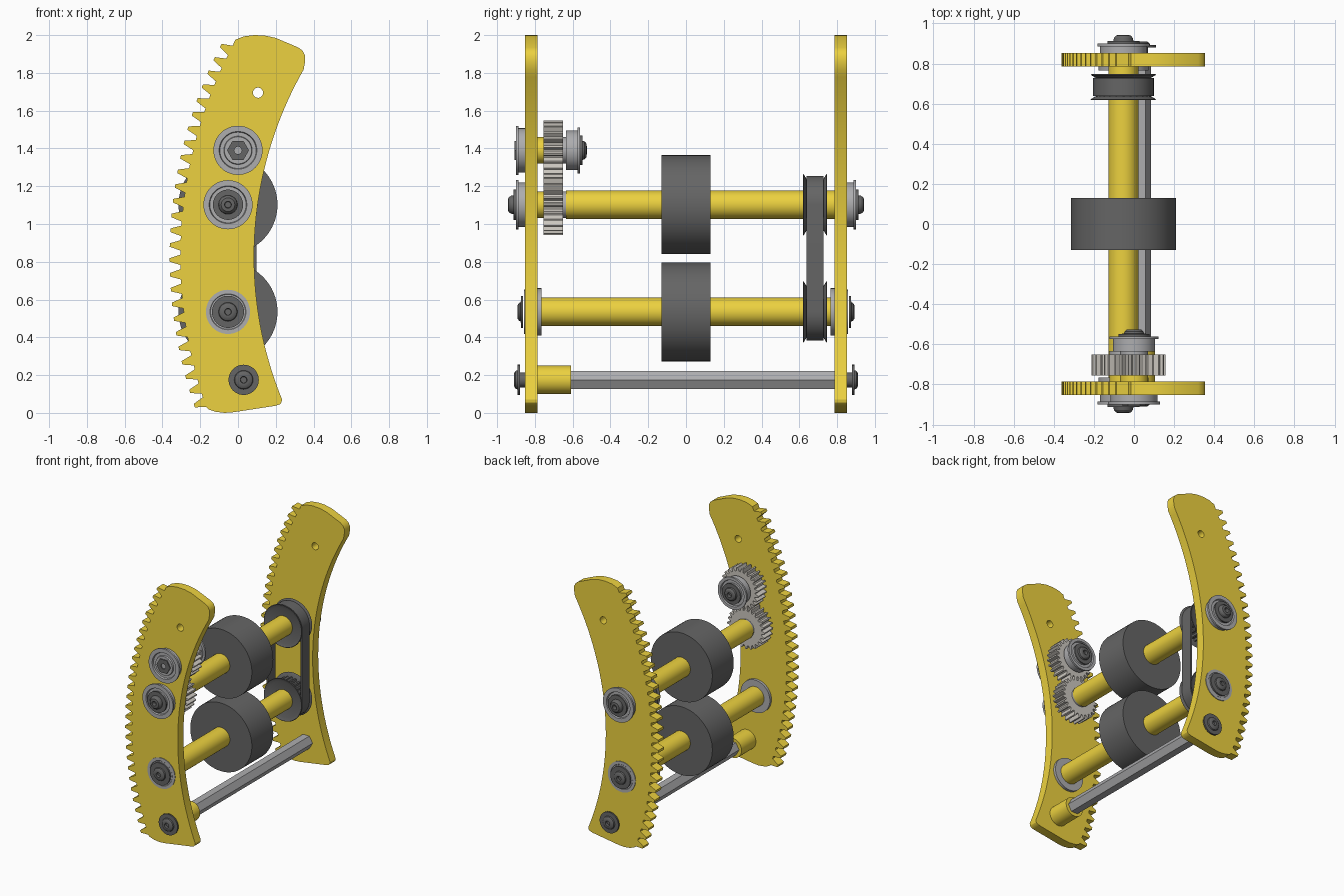
import bpy, bmesh
from math import cos, sin, pi, radians
from mathutils import Vector

if "Cube" in bpy.data.objects:
    bpy.data.objects.remove(bpy.data.objects["Cube"])


def material(name, rgb):
    m = bpy.data.materials.new(name)
    m.diffuse_color = (*rgb, 1)
    m.use_nodes = True
    m.node_tree.nodes["Principled BSDF"].inputs["Base Color"].default_value = m.diffuse_color
    return m


YELLOW = material("yellow", (0.84, 0.64, 0.05))
DARK = material("dark_grey", (0.13, 0.13, 0.13))
STEEL = material("light_grey", (0.42, 0.42, 0.43))
GEAR = material("warm_grey", (0.60, 0.57, 0.52))


def finish(name, bm, mat):
    bmesh.ops.remove_doubles(bm, verts=bm.verts, dist=1e-5)
    bmesh.ops.recalc_face_normals(bm, faces=bm.faces)
    me = bpy.data.meshes.new(name)
    bm.to_mesh(me)
    bm.free()
    me.materials.clear()
    me.materials.append(mat)
    ob = bpy.data.objects.new(name, me)
    bpy.context.collection.objects.link(ob)
    return ob


def lathe(name, x, z, profile, mat, sides=48):
    """Revolve (radius, y) points around a y-directed axis at x, z."""
    bm = bmesh.new()
    vs = [bm.verts.new((x + r, y, z)) for r, y in profile]
    es = [bm.edges.new(p) for p in zip(vs, vs[1:])]
    bmesh.ops.spin(bm, geom=vs + es, cent=(x, 0, z), axis=(0, 1, 0),
                   angle=2 * pi, steps=sides, use_merge=False)
    return finish(name, bm, mat)


def rod(name, x, z, r, y0, y1, mat, sides=48):
    return lathe(name, x, z, [(0, y0), (r, y0), (r, y1), (0, y1)], mat, sides)


def prism(name, loops, y0, y1, mat):
    """Extrude flat x-z outlines (the later loops are holes) from y0 to y1."""
    cu = bpy.data.curves.new(name, 'CURVE')
    cu.dimensions = '2D'
    cu.fill_mode = 'BOTH'
    cu.extrude = (y1 - y0) / 2
    for loop in loops:
        sp = cu.splines.new('POLY')
        sp.points.add(len(loop) - 1)
        for p, (x, z) in zip(sp.points, loop):
            p.co = (x, z, 0, 1)
        sp.use_cyclic_u = True
    tmp = bpy.data.objects.new(name + "_outline", cu)
    bpy.context.collection.objects.link(tmp)
    me = bpy.data.meshes.new_from_object(
        tmp.evaluated_get(bpy.context.evaluated_depsgraph_get()))
    bpy.data.objects.remove(tmp)
    bm = bmesh.new()
    bm.from_mesh(me)
    bpy.data.meshes.remove(me)
    for v in bm.verts:
        v.co = Vector((v.co.x, (y0 + y1) / 2 - v.co.z, v.co.y))
    return finish(name, bm, mat)


def circle(x, z, r, n=32, phase=0.0):
    return [(x + r * cos(2 * pi * i / n + phase), z + r * sin(2 * pi * i / n + phase))
            for i in range(n)]


# tooth shape: (offset in pitches, 0 = root .. 1 = tip)
TOOTH = [(-.36, 0), (-.25, .45), (-.12, 1), (.12, 1), (.25, .45), (.36, 0)]


def gear_loop(x, z, n, root, tip, phase=0.0):
    pts = []
    for i in range(n):
        for o, h in TOOTH:
            a = 2 * pi * (i + o) / n + phase
            r = root + (tip - root) * h
            pts.append((x + r * cos(a), z + r * sin(a)))
    return pts


def screw(name, x, z, y, s, r=0.08, head=0.03):
    """Washer plus domed socket head, facing along s * y."""
    p = [(0, 0), (r, 0), (r, .012), (.05, .013), (.047, .013 + head * .3),
         (.036, .013 + head * .55), (.022, .013 + head * .6),
         (.018, .013 + head * .6), (.016, .013), (0, .013)]
    lathe(name, x, z, [(a, y + s * b) for a, b in p], DARK)


def bearing(name, x, z, y, s, length, body, flange):
    e = length
    p = [(0, 0), (body, 0), (body, e - .014), (flange, e - .014), (flange, e),
         (.1, e), (.096, e - .012), (.075, e - .012), (.072, e), (0, e)]
    lathe(name, x, z, [(a, y + s * b) for a, b in p], STEEL)


# curved side plates with an outer toothed edge
def polar(a, r):
    a = radians(a)
    return (2.085 - r * cos(a), 0.827 + r * sin(a))


N, A0, A1 = 26, -18.8, 27.2
PITCH = (A1 - A0) / (N - 1)
outline = [polar(A0 + PITCH * (i + o), 2.39 + .057 * h) for i in range(N) for o, h in TOOTH]
outline += [(-.015, 1.975), (.03, 1.993), (.085, 2.0), (.14, 1.998), (.2, 1.985),
            (.32, 1.934), (.342, 1.917), (.354, 1.893), (.355, 1.86)]
outline += [polar(29.7 - 51.9 * i / 40, 2.0) for i in range(41)]
outline += [(.23, .055), (.221, .045), (.2, .038), (-.02, .004), (-.07, 0),
            (-.12, .006), (-.155, .018)]
hole = circle(.106, 1.695, .027)
for side, y0 in (("front", -.853), ("back", .785)):
    prism(side + "_plate", [outline, hole], y0, y0 + .068, YELLOW)

UP, LOW, IDLE, TIE = (-.053, 1.102), (-.053, .535), (0, 1.39), (.03, .175)

# roller shafts and rollers
rod("upper_shaft", *UP, .075, -.635, .80, YELLOW)
rod("lower_shaft", *LOW, .075, -.80, .80, YELLOW)
for nm, c in (("upper", UP), ("lower", LOW)):
    rod(nm + "_roller", *c, .262, -.13, .13, DARK, 64)

# bearings and end screws on both sides
for s, side in ((-1, "front"), (1, "back")):
    bearing(side + "_upper_bearing", *UP, s * .84, s, .06, .117, .13)
    screw(side + "_upper_screw", *UP, s * .9, s, .08, .05)
    prof = [(0, .765), (.125, .765), (.125, .786), (.117, .786), (.117, .858),
            (.095, .858), (.092, .855), (0, .855)]
    lathe(side + "_lower_bearing", *LOW, [(r, s * y) for r, y in prof], STEEL)
    screw(side + "_lower_screw", *LOW, s * .862, s, .085, .03)
    rod(side + "_tie_boss", *TIE, .04, s * .84, s * .885, DARK)
    screw(side + "_tie_screw", *TIE, s * .88, s, .08, .03)

# tie rod with its spacer
rod("tie_rod", *TIE, .055, -.8, .8, DARK, 6).data.materials[0] = STEEL
rod("tie_spacer", *TIE, .075, -.79, -.61, YELLOW)

# meshing gears, spacers and hubs
for nm, c, ph in (("upper", UP, 0), ("idler", IDLE, pi / 24)):
    prism(nm + "_gear", [gear_loop(*c, 24, .132, .159, ph)], -.755, -.652, GEAR)
    rod(nm + "_gear_spacer", *c, .07, -.79, -.75, YELLOW)
    rod(nm + "_gear_hub", *c, .07, -.775 if nm == "upper" else -.76, -.63, STEEL)

# idler bearings, hex nut outside, screw inside
bearing("idler_outer_bearing", *IDLE, -.84, -1, .06, .117, .13)
prism("idler_nut", [circle(*IDLE, .058, 6), circle(*IDLE, .02, 24)], -.908, -.89, DARK)
bearing("idler_inner_bearing", *IDLE, -.635, 1, .075, .105, .122)
screw("idler_screw", *IDLE, -.56, 1, .078, .036)

# pulleys with conical flanges
for nm, c in (("upper", UP), ("lower", LOW)):
    prism(nm + "_pulley", [gear_loop(*c, 24, .122, .136)], .632, .735, DARK)
    for s, side in ((-1, "front"), (1, "back")):
        prof = [(0, .04), (.138, .046), (.163, .061), (.16, .064), (.135, .054), (0, .054)]
        lathe(nm + "_pulley_" + side + "_flange", *c,
              [(r, .683 + s * y) for r, y in prof], DARK)


# drive belt
def capsule(r, n=24):
    top = [(UP[0] + r * cos(pi * i / n), UP[1] + r * sin(pi * i / n)) for i in range(n + 1)]
    low = [(LOW[0] - r * cos(pi * i / n), LOW[1] - r * sin(pi * i / n)) for i in range(n + 1)]
    return top + low


prism("drive_belt", [capsule(.152), capsule(.137)], .638, .728, DARK)

# smooth round surfaces while keeping edges crisp
for ob in bpy.data.objects:
    ob.select_set(True)
    bpy.context.view_layer.objects.active = ob
bpy.ops.object.shade_smooth_by_angle(angle=radians(30))
